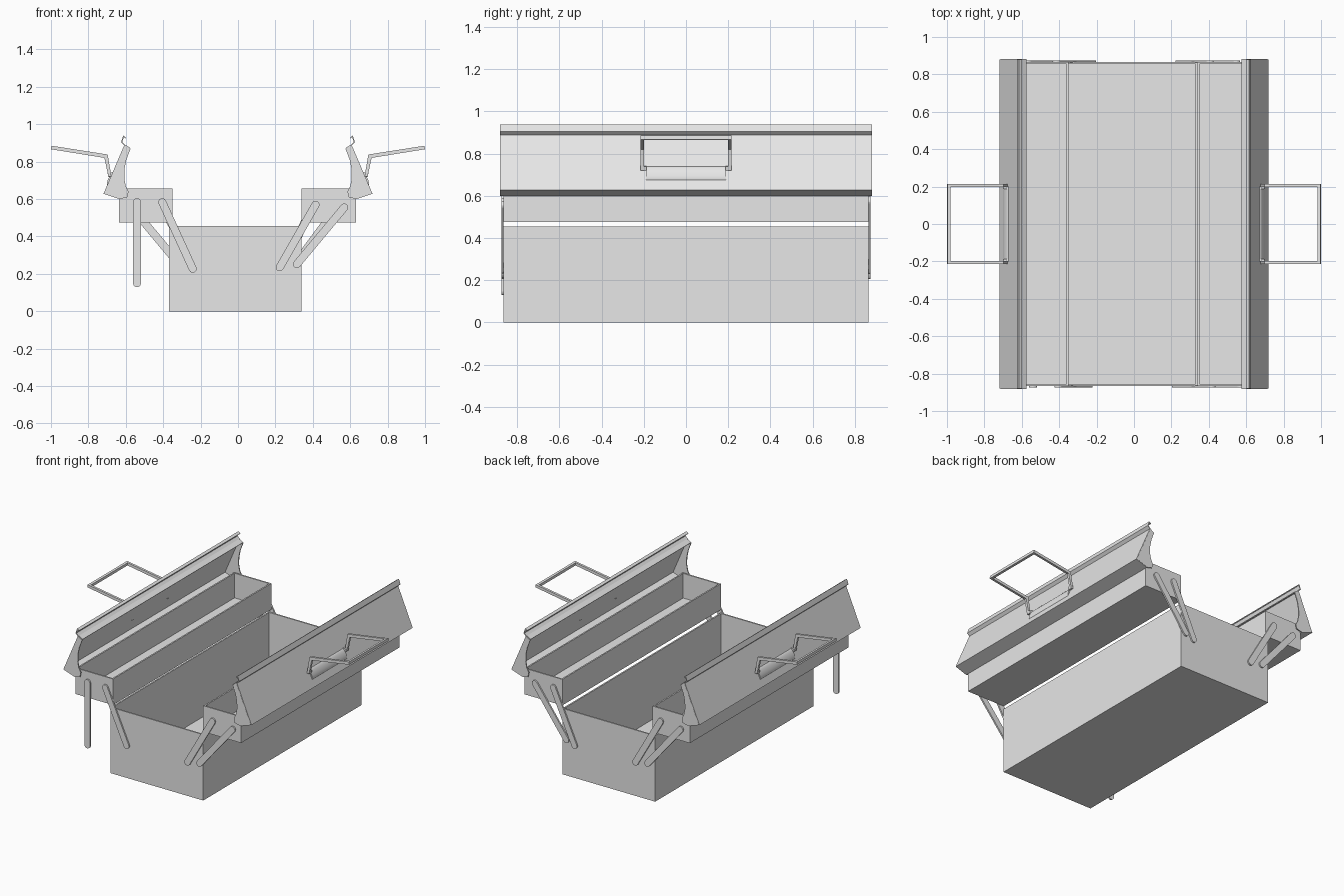
import bpy, bmesh, math
from mathutils import Vector

if "Cube" in bpy.data.objects:
    bpy.data.objects.remove(bpy.data.objects["Cube"], do_unlink=True)

GREY = (0.8, 0.8, 0.8, 1)
mat = bpy.data.materials.new("grey_metal")
mat.use_nodes = True
mat.diffuse_color = GREY
mat.node_tree.nodes["Principled BSDF"].inputs["Base Color"].default_value = GREY


def finish(name, bm, fix_normals=True):
    if fix_normals:
        bmesh.ops.recalc_face_normals(bm, faces=bm.faces)
    mesh = bpy.data.meshes.new(name)
    bm.to_mesh(mesh)
    bm.free()
    mesh.materials.append(mat)
    obj = bpy.data.objects.new(name, mesh)
    bpy.context.collection.objects.link(obj)
    return obj


def thicken(obj, amount, offset):
    mod = obj.modifiers.new("thickness", "SOLIDIFY")
    mod.thickness = amount
    mod.offset = offset
    mod.use_even_offset = True


def open_box(name, x0, x1, z0, z1, half_y):
    """Sheet metal box without a top."""
    bm = bmesh.new()
    bmesh.ops.create_cube(bm, size=1)
    for v in bm.verts:
        v.co = (x0 + (v.co.x + 0.5) * (x1 - x0), v.co.y * 2 * half_y,
                z0 + (v.co.z + 0.5) * (z1 - z0))
    bm.normal_update()
    top = [f for f in bm.faces if f.normal.z > 0.9]
    bmesh.ops.delete(bm, geom=top, context="FACES_ONLY")
    thicken(finish(name, bm, False), 0.01, -1)


def plate(name, outline, y0, y1):
    """Closed x-z outline extruded along y."""
    bm = bmesh.new()
    face = bm.faces.new([bm.verts.new((x, y0, z)) for x, z in outline])
    new = bmesh.ops.extrude_face_region(bm, geom=[face])["geom"]
    moved = [g for g in new if isinstance(g, bmesh.types.BMVert)]
    bmesh.ops.translate(bm, verts=moved, vec=(0, y1 - y0, 0))
    return finish(name, bm)


def sheet(name, path, half_y, amount=0.006):
    """Open x-z path swept along y as thin folded metal."""
    bm = bmesh.new()
    rows = [[bm.verts.new((x, y, z)) for x, z in path] for y in (-half_y, half_y)]
    for i in range(len(path) - 1):
        bm.faces.new((rows[0][i], rows[0][i + 1], rows[1][i + 1], rows[1][i]))
    thicken(finish(name, bm), amount, 0)


def link_arm(name, a, b, side, radius=0.021):
    """Flat bar with round ends on the front (-1) or back (+1) wall."""
    a, b = Vector(a), Vector(b)
    angle = math.atan2(b.y - a.y, b.x - a.x)
    outline = []
    for centre, start in ((b, angle - math.pi / 2), (a, angle + math.pi / 2)):
        for i in range(9):
            t = start + math.pi * i / 8
            outline.append((centre.x + radius * math.cos(t), centre.y + radius * math.sin(t)))
    plate(name, outline, side * 0.864, side * 0.875)


def mirrored(points, s):
    return [(s * x, z) for x, z in points]


# Main box and the two swung-out trays
HALF = 0.865
open_box("main_box", -0.37, 0.34, 0, 0.455, HALF)
open_box("left_tray", 0.34, 0.63, 0.475, 0.655, HALF)
open_box("right_tray", -0.635, -0.35, 0.475, 0.655, HALF)

# Lid and handle outlines for the +x side
LID = [(0.632, 0.602), (0.715, 0.63), (0.605, 0.888), (0.622, 0.905),
       (0.612, 0.934), (0.6, 0.926)]
CAP = [(0.715, 0.63), (0.605, 0.888), (0.575, 0.868), (0.597, 0.81), (0.607, 0.76),
       (0.608, 0.71), (0.6, 0.67), (0.585, 0.64), (0.592, 0.61), (0.632, 0.6)]
RIM = [(0.605, 0.888), (0.577, 0.87)]
HANDLE = [(0.677, 0.722), (0.697, 0.838), (0.998, 0.885),
          (0.999, 0.866), (0.714, 0.82), (0.693, 0.72)]
GRIP = [(0.982, 0.883), (0.998, 0.885), (0.999, 0.866), (0.983, 0.864)]
PIN = [(0.668, 0.72), (0.672, 0.742), (0.697, 0.738), (0.693, 0.718)]

for s, side in ((1, "left"), (-1, "right")):
    # Folded lid with its end caps
    sheet(side + "_lid", mirrored(LID, s), 0.88)
    sheet(side + "_lid_rim", mirrored(RIM, s), 0.876)
    for e, end in ((-1, "front"), (1, "back")):
        plate(f"{side}_lid_{end}_cap", mirrored(CAP, s), e * 0.874, e * 0.881)
        plate(f"{side}_handle_{end}_bar", mirrored(HANDLE, s), e * 0.199, e * 0.215)
        plate(f"{side}_handle_{end}_pin", mirrored(PIN, s), e * 0.186, e * 0.2)
    plate(side + "_handle_grip", mirrored(GRIP, s), -0.2, 0.2)

    # Shallow rounded swelling on the lid under the handle
    along = Vector((-0.11, 0.258)).normalized()
    out = Vector((along.y, -along.x))
    middle = Vector((0.683, 0.705))
    bump = []
    for i in range(13):
        t = math.pi * i / 12
        p = middle + along * 0.036 * math.cos(t) + out * 0.011 * math.sin(t)
        bump.append((s * p.x, p.y))
    obj = plate(side + "_handle_seat", bump, -0.19, 0.19)
    bpy.context.view_layer.objects.active = obj
    obj.select_set(True)
    bpy.ops.object.shade_smooth_by_angle(angle=math.radians(40))
    obj.select_set(False)

# Linking arms on the front and back walls
INNER, OUTER = ((0.415, 0.57), (0.223, 0.235)), ((0.568, 0.555), (0.315, 0.252))
STEEP, LONG = ((0.405, 0.583), (0.242, 0.227)), ((0.545, 0.575), (0.305, 0.25))
HANGING = ((0.54, 0.583), (0.54, 0.15))
ARMS = [("front_left_inner", INNER, 1, -1), ("front_left_outer", OUTER, 1, -1),
        ("front_right_inner", STEEP, -1, -1), ("front_right_hanging", HANGING, -1, -1),
        ("back_left_inner", STEEP, 1, 1), ("back_left_outer", LONG, 1, 1),
        ("back_right_inner", INNER, -1, 1), ("back_right_outer", OUTER, -1, 1)]
for name, ends, s, wall in ARMS:
    a, b = mirrored(ends, s)
    link_arm(name + "_arm", a, b, wall)
